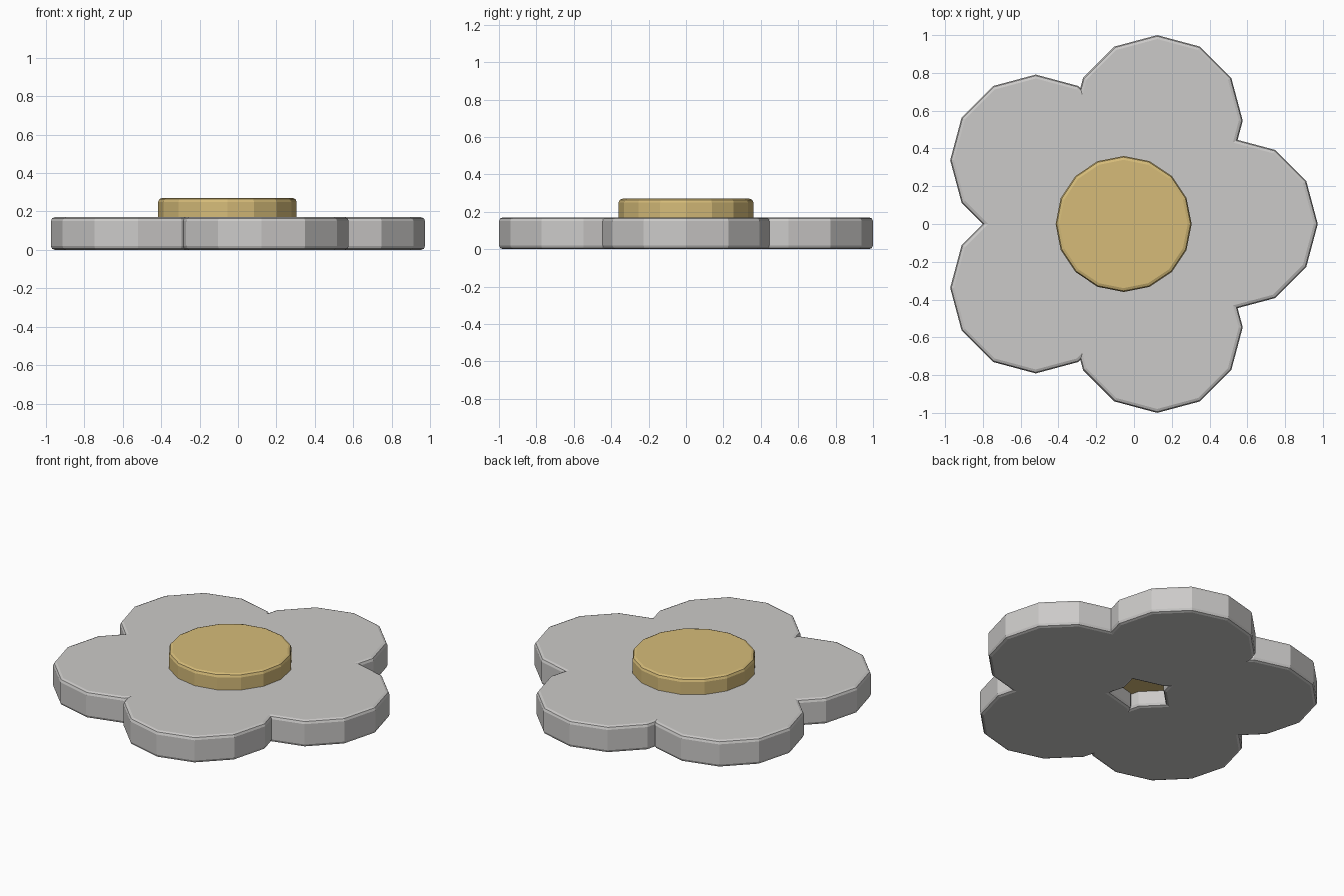
import bpy
import bmesh
import math

cube = bpy.data.objects.get("Cube")
if cube:
    bpy.data.objects.remove(cube, do_unlink=True)


def make_material(name, colour):
    mat = bpy.data.materials.new(name)
    mat.use_nodes = True
    mat.diffuse_color = colour
    mat.node_tree.nodes["Principled BSDF"].inputs["Base Color"].default_value = colour
    return mat


def bevelled_disc(name, sides, radius, bottom, height, centre, mat, bevel=0.02):
    """Flat-sided disc with a corner on +x and softened top and bottom rims."""
    bm = bmesh.new()
    ring = [bm.verts.new((radius * math.cos(math.tau * i / sides),
                          radius * math.sin(math.tau * i / sides), 0))
            for i in range(sides)]
    base = bm.faces.new(ring)
    top = bmesh.ops.extrude_face_region(bm, geom=[base], use_keep_orig=True)["geom"]
    bmesh.ops.translate(bm, vec=(0, 0, height),
                        verts=[v for v in top if isinstance(v, bmesh.types.BMVert)])
    bmesh.ops.recalc_face_normals(bm, faces=bm.faces)
    rims = [e for e in bm.edges if abs(e.verts[0].co.z - e.verts[1].co.z) < 0.001]
    bmesh.ops.bevel(bm, geom=rims, offset=bevel, offset_type='OFFSET',
                    segments=2, profile=0.5, affect='EDGES')
    mesh = bpy.data.meshes.new(name)
    bm.to_mesh(mesh)
    bm.free()
    mesh.materials.append(mat)
    obj = bpy.data.objects.new(name, mesh)
    obj.location = (centre[0], centre[1], bottom)
    bpy.context.collection.objects.link(obj)
    return obj


petal_white = make_material("petal white", (0.6, 0.59, 0.58, 1))
centre_gold = make_material("centre gold", (0.67, 0.5, 0.19, 1))

MIDDLE_X = -0.055
PETAL_RING = 0.575
THICKNESS = 0.17

# Five overlapping petals, leaving a small opening underneath
for i in range(5):
    angle = math.tau * i / 5
    centre = (MIDDLE_X + PETAL_RING * math.cos(angle), PETAL_RING * math.sin(angle))
    bevelled_disc(f"petal_{i + 1}", 12, 0.453, 0, THICKNESS, centre, petal_white)

# Raised flower centre
bevelled_disc("flower_centre", 16, 0.36, 0.1, THICKNESS, (MIDDLE_X, 0), centre_gold)
